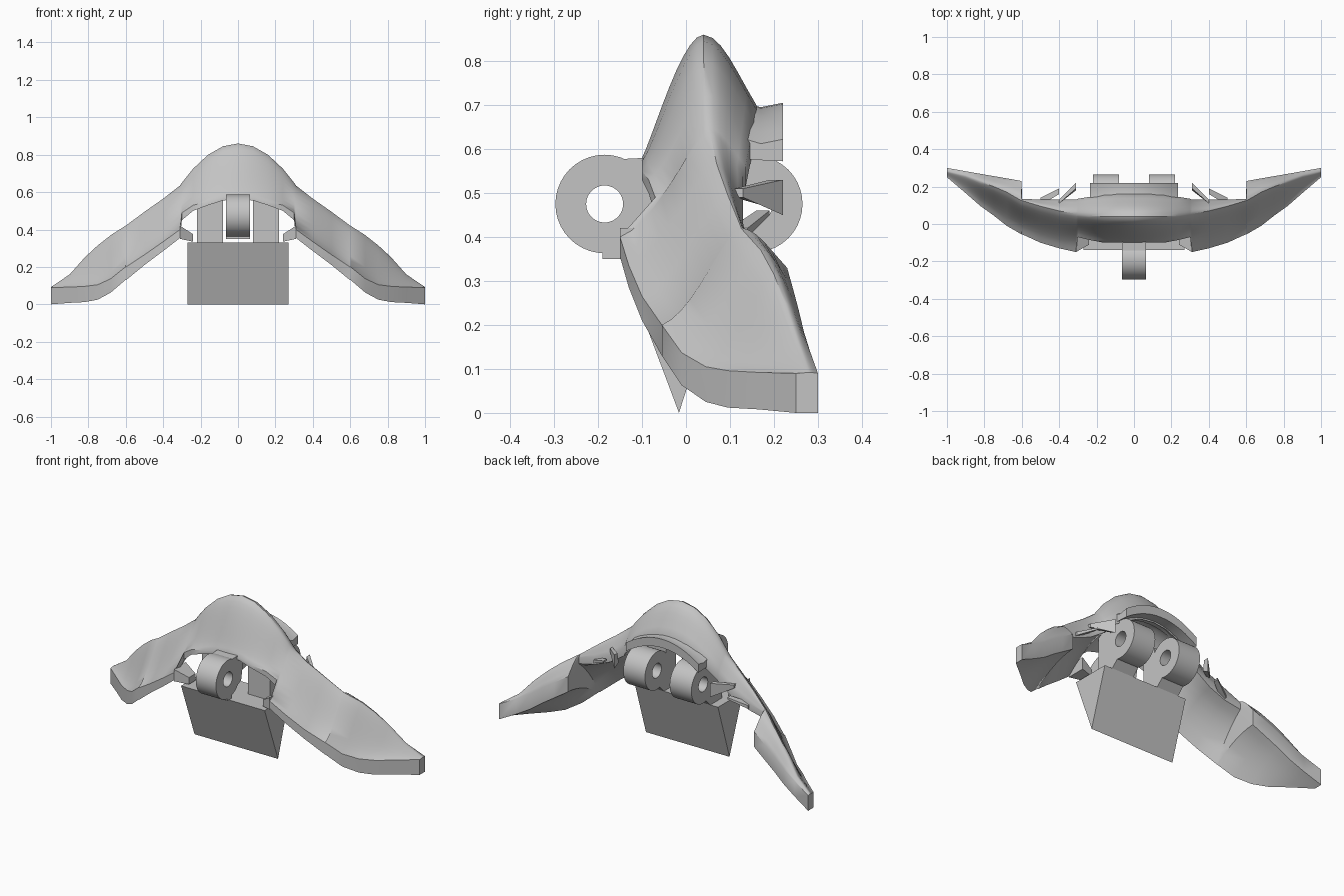
import bpy, bmesh, math
from mathutils import Vector

if "Cube" in bpy.data.objects:
    bpy.data.objects.remove(bpy.data.objects["Cube"], do_unlink=True)

grey = bpy.data.materials.new("plain grey")
grey.use_nodes = True
grey.diffuse_color = (.55, .55, .55, 1)
grey.node_tree.nodes["Principled BSDF"].inputs["Base Color"].default_value = (.55, .55, .55, 1)


def finish(name, bm, smooth=True):
    """Turn a bmesh into a named object with outward normals."""
    bmesh.ops.recalc_face_normals(bm, faces=bm.faces)
    mesh = bpy.data.meshes.new(name)
    bm.to_mesh(mesh)
    bm.free()
    obj = bpy.data.objects.new(name, mesh)
    bpy.context.collection.objects.link(obj)
    mesh.materials.append(grey)
    if smooth:
        bpy.ops.object.select_all(action='DESELECT')
        obj.select_set(True)
        bpy.context.view_layer.objects.active = obj
        bpy.ops.object.shade_smooth_by_angle(angle=math.radians(38))
    return obj


def loft(name, rings, smooth=True):
    """Skin a row of closed rings and cap both ends."""
    bm = bmesh.new()
    rows = [[bm.verts.new(p) for p in ring] for ring in rings]
    for a, b in zip(rows, rows[1:]):
        for i in range(len(a)):
            j = (i + 1) % len(a)
            bm.faces.new((a[i], a[j], b[j], b[i]))
    bm.faces.new(rows[0])
    bm.faces.new(rows[-1])
    return finish(name, bm, smooth)


def prism(name, outline, x0, x1):
    """Extrude a (y, z) outline across x."""
    return loft(name, [[(x, y, z) for y, z in outline] for x in (x0, x1)], False)


def taper(name, x0, outline0, x1, outline1):
    """Join two different (y, z) outlines."""
    return loft(name, [[(x0, y, z) for y, z in outline0], [(x1, y, z) for y, z in outline1]], False)


def box_outline(y0, y1, z0, z1):
    return [(y0, z0), (y1, z0), (y1, z1), (y0, z1)]


def knuckle(name, x0, x1, y, z, outer, inner, sides=40):
    """Hinge barrel with a pin hole along x."""
    bm = bmesh.new()
    rows = []
    for i in range(sides):
        a = math.tau * i / sides
        c, s = math.cos(a), math.sin(a)
        rows.append([bm.verts.new((x, y + r * c, z + r * s))
                     for x, r in ((x0, outer), (x1, outer), (x1, inner), (x0, inner))])
    for i, a in enumerate(rows):
        b = rows[(i + 1) % sides]
        for k in range(4):
            n = (k + 1) % 4
            bm.faces.new((a[k], a[n], b[n], b[k]))
    return finish(name, bm)


def curve(a, c, d, b, steps):
    """Cubic curve points from a to b, without b."""
    a, c, d, b = Vector(a), Vector(c), Vector(d), Vector(b)
    return [a * (1 - t) ** 3 + c * 3 * t * (1 - t) ** 2 + d * 3 * t * t * (1 - t) + b * t ** 3
            for t in (i / steps for i in range(steps))]


def mix(a, b, t):
    return a + (b - a) * t


def section(x, fy, f0, f1, ry, rz, by, b1, b0):
    """Front rim, concave face, rounded crest, back rim and hollow underside."""
    out = min(x / .31, 1)
    pts = [Vector((fy, f0))]
    pts += curve((fy, f1), (mix(fy, ry, mix(.2, .42, out)), mix(f1, rz, mix(.2, .14, out))),
                 (mix(fy, ry, mix(.65, .75, out)), mix(f1, rz, mix(1, .92, out))), (ry, rz), 10)
    pts += curve((ry, rz), (mix(ry, by, .35), mix(rz, b1, .02)),
                 (mix(ry, by, .6), mix(rz, b1, .5)), (by, b1), 6)
    pts.append(Vector((by, b1)))
    hollow = mix(.4, .2, out) if x < .6 else .35 * (1 - x)
    pts += curve((by, b0), (mix(by, fy, .3), mix(mix(b0, f0, .3), rz, hollow)),
                 (mix(by, fy, .6), mix(mix(b0, f0, .6), rz, hollow)), (fy, f0), 6)
    return pts


# Sweeping wing: x, then front rim y/low/high, crest y/z, back rim y/high/low
stations = [
    (0, -.10, .565, .58, .04, .86, .16, .70, .65),
    (.08, -.10, .555, .572, .04, .845, .16, .69, .64),
    (.16, -.10, .53, .55, .04, .80, .155, .66, .61),
    (.24, -.085, .50, .53, .045, .725, .145, .61, .56),
    (.30, -.07, .45, .49, .05, .65, .135, .56, .51),
    (.31, -.15, .355, .40, .055, .635, .13, .54, .49),
    (.40, -.13, .285, .335, .07, .565, .13, .47, .43),
    (.50, -.10, .21, .265, .095, .495, .13, .43, .39),
    (.598, -.055, .13, .20, .125, .422, .135, .405, .37),
    (.602, -.055, .13, .20, .125, .42, .23, .33, .24),
    (.68, -.01, .063, .137, .17, .37, .244, .28, .19),
    (.75, .045, .025, .105, .20, .315, .256, .235, .145),
    (.82, .095, .012, .096, .225, .25, .268, .185, .095),
    (.90, .165, .008, .092, .255, .16, .282, .14, .05),
    (1, .25, 0, .09, .28, .092, .30, .09, 0),
]
sections = [(s[0], section(*s)) for s in stations]
full = [(-x, p) for x, p in reversed(sections[1:])] + sections
loft("wing_shell", [[(x, p.x, p.y) for p in pts] for x, pts in full])

# Wedge below the hinge
prism("lower_wedge", [(-.14, .33), (-.016, 0), (.09, .33)], -.27, .27)

# Front hinge barrel and its mount
knuckle("front_knuckle", -.065, .065, -.185, .475, .112, .042)
prism("front_mount", [(-.13, .40), (-.065, .42), (-.03, .60), (-.09, .58), (-.15, .577), (-.10, .53)], -.065, .065)
prism("front_stop", box_outline(-.19, -.15, .35, .38), -.065, .065)

# Thin curved collar behind the crest
rings = []
for i in range(13):
    x = mix(-.235, .235, i / 12)
    drop = 1.5 * x * x
    rings.append([(x, y, z - drop) for y, z in ((.12, .66), (.22, .655), (.22, .705), (.17, .695), (.12, .71))])
loft("back_collar", rings)

for side, label in ((1, "left"), (-1, "right")):
    # Rear hinge barrel with the neck that carries it
    knuckle("rear_knuckle_" + label, side * .08, side * .22, .155, .475, .11, .042)
    prism("rear_neck_" + label, box_outline(-.02, .07, .32, .57), side * .08, side * .22)
    prism("rear_foot_" + label, [(-.02, .33), (.09, .33), (.13, .37), (.06, .42)], side * .08, side * .22)
    # Tapering inner end of the front rim
    taper("rim_hook_" + label, side * .31, box_outline(-.15, -.04, .35, .42),
          side * .24, box_outline(-.11, -.05, .335, .375))
    # Small pointed fins behind the wing
    taper("inner_fin_" + label, side * .31, [(.18, .47), (.22, .45), (.22, .53), (.19, .53)],
          side * .40, [(.11, .49), (.13, .49), (.13, .51), (.11, .51)])
    taper("outer_fin_" + label, side * .40, box_outline(.16, .19, .45, .46),
          side * .50, box_outline(.10, .14, .40, .42))
